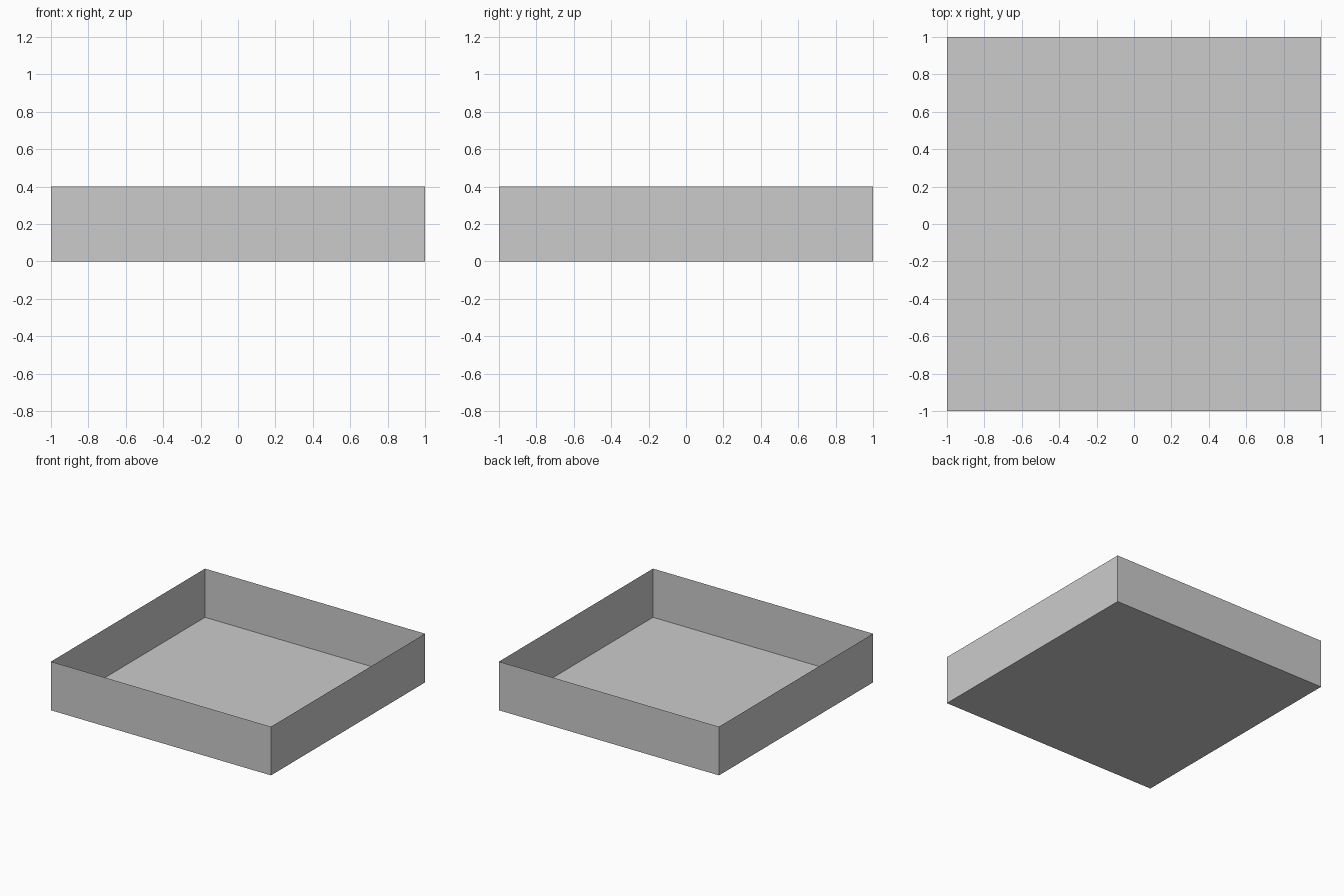
import bpy
import bmesh
from mathutils import Matrix

if "Cube" in bpy.data.objects:
    bpy.data.objects.remove(bpy.data.objects["Cube"])

WIDTH, DEPTH, HEIGHT = 2.0, 2.0, 0.4

# Open tray: a box of single-sheet walls and floor, with the lid removed
bm = bmesh.new()
bmesh.ops.create_cube(
    bm, size=1.0,
    matrix=Matrix.Translation((0, 0, HEIGHT / 2)) @ Matrix.Diagonal((WIDTH, DEPTH, HEIGHT, 1)),
)
lid = [f for f in bm.faces if f.normal.z > 0.9 or f.calc_center_median().z > HEIGHT * 0.9]
bmesh.ops.delete(bm, geom=lid, context='FACES_ONLY')

mesh = bpy.data.meshes.new("open_tray")
bm.to_mesh(mesh)
bm.free()
tray = bpy.data.objects.new("open_tray", mesh)
bpy.context.collection.objects.link(tray)
